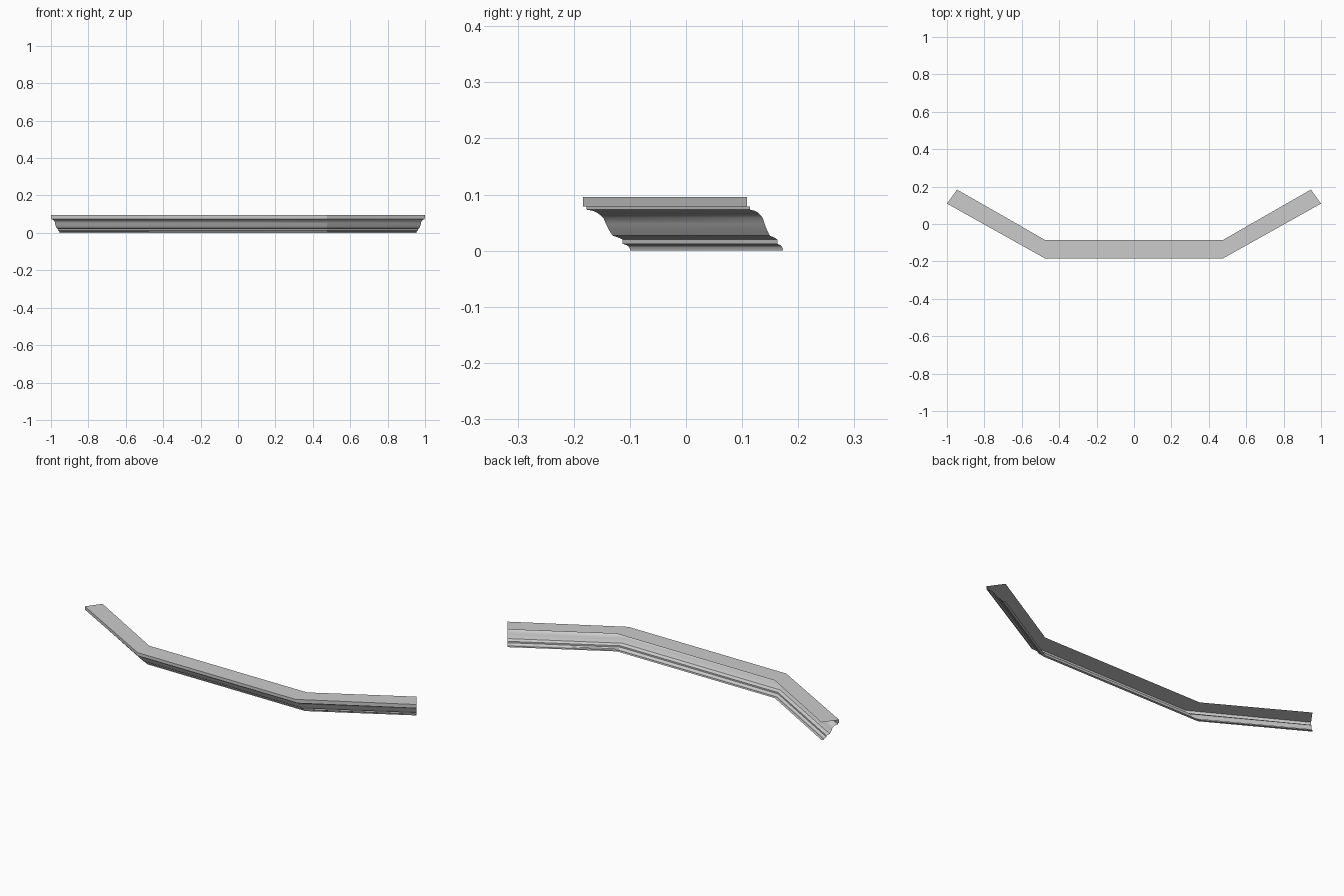
import bpy, bmesh, math
from mathutils import Vector

cube = bpy.data.objects.get("Cube")
if cube:
    bpy.data.objects.remove(cube, do_unlink=True)

# Plain grey finish
grey = bpy.data.materials.new("plain_grey")
grey.use_nodes = True
color = (0.6, 0.6, 0.6, 1)
grey.diffuse_color = color
grey.node_tree.nodes["Principled BSDF"].inputs["Base Color"].default_value = color

# Moulding section as (distance out from the wall, height), open at the back
DEPTH = 0.099
profile = [(0, 0.096), (DEPTH, 0.096), (DEPTH, 0.079), (0.092, 0.079),
           (0.092, 0.073), (0.081, 0.071), (0.074, 0.068), (0.067, 0.063),
           (0.062, 0.058), (0.058, 0.048), (0.053, 0.038), (0.046, 0.027),
           (0.035, 0.023), (0.028, 0.02), (0.028, 0.012), (0.021, 0.01),
           (0.017, 0.007), (0.015, 0.003), (0.015, 0), (0, 0)]

# Wall line and front top line at each station, mirrored left to right
right_half = [((-0.946, 0.184), (-1.0, 0.109)), ((-0.476, -0.085), (-0.476, -0.184))]
left_half = [tuple((-x, y) for x, y in pair) for pair in reversed(right_half)]

# Sweep the section through the stations
bm = bmesh.new()
rings = []
for wall, front in right_half + left_half:
    wall, front = Vector(wall), Vector(front)
    ring = []
    for d, z in profile:
        p = wall.lerp(front, d / DEPTH)
        ring.append(bm.verts.new((p.x, p.y, z)))
    rings.append(ring)
for a, b in zip(rings, rings[1:]):
    for i in range(len(profile) - 1):
        bm.faces.new((a[i], a[i + 1], b[i + 1], b[i]))

mesh = bpy.data.meshes.new("crown_moulding")
bm.to_mesh(mesh)
bm.free()
mesh.materials.append(grey)
moulding = bpy.data.objects.new("crown_moulding", mesh)
bpy.context.collection.objects.link(moulding)

# Smooth the curves and keep the steps and corners crisp
bpy.context.view_layer.objects.active = moulding
moulding.select_set(True)
bpy.ops.object.shade_smooth_by_angle(angle=math.radians(25))
